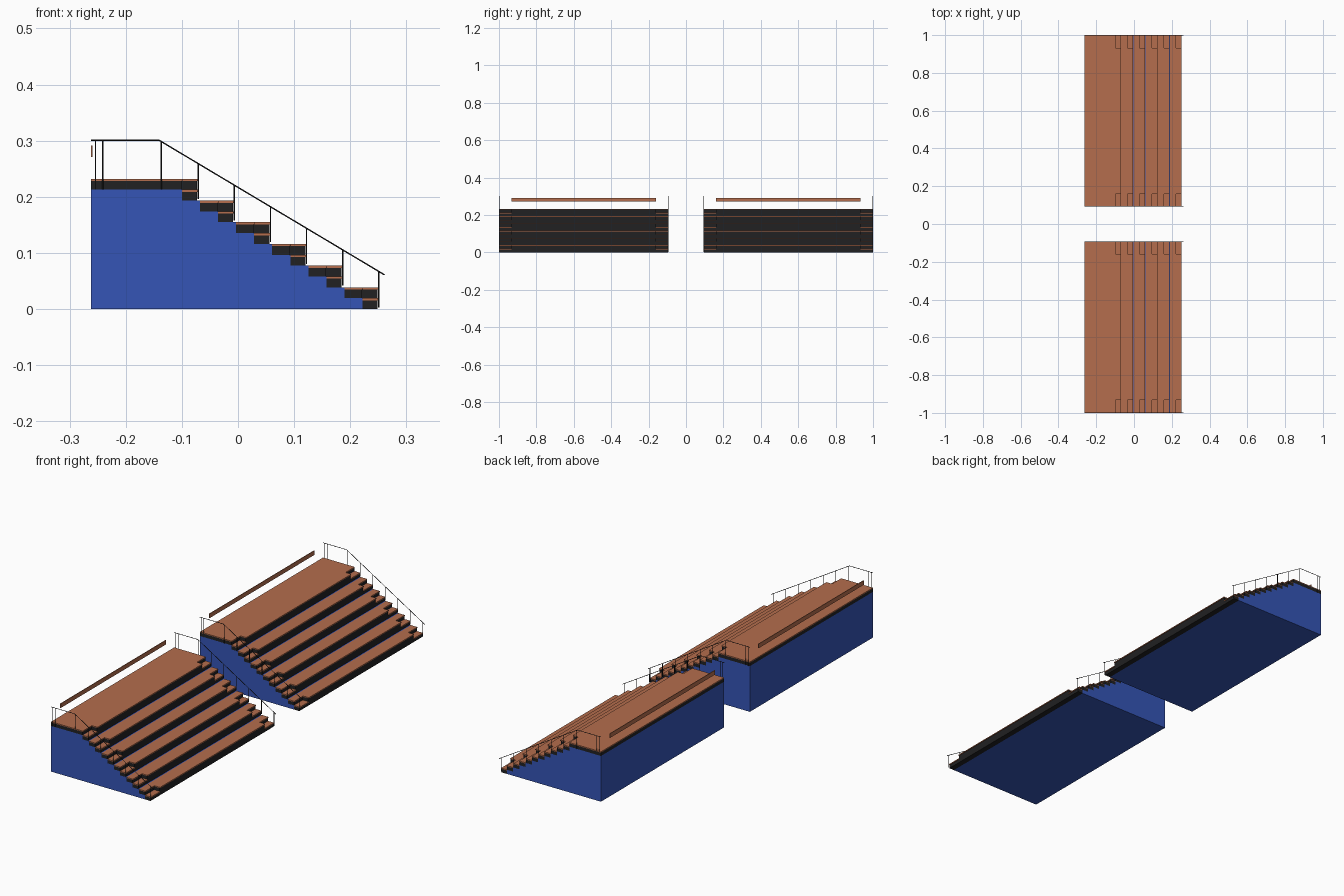
import bpy, bmesh
from mathutils import Vector

if "Cube" in bpy.data.objects:
    bpy.data.objects.remove(bpy.data.objects["Cube"])

H = 0.2320 / 12      # rise of one half step
RUN = 0.0322         # run of one half step
BACK = -0.262
Y0, Y1 = 0.095, 0.999    # ends of one stand
A0, A1 = 0.16, 0.932     # seating between the two aisles
T = 0.004                # tread thickness


def material(name, col):
    m = bpy.data.materials.new(name)
    m.diffuse_color = (*col, 1)
    m.use_nodes = True
    m.node_tree.nodes["Principled BSDF"].inputs["Base Color"].default_value = m.diffuse_color
    return m


WOOD = material("wood", (0.46, 0.155, 0.075))
BLACK = material("black", (0.015, 0.015, 0.016))
BLUE = material("blue", (0.035, 0.09, 0.47))


def box(bm, x0, x1, y0, y1, z0, z1):
    vs = bmesh.ops.create_cube(bm, size=1)["verts"]
    for v in vs:
        v.co = Vector((x0 if v.co.x < 0 else x1,
                       y0 if v.co.y < 0 else y1,
                       z0 if v.co.z < 0 else z1))


def rod(bm, a, b, r=0.0012):
    a, b = Vector(a), Vector(b)
    d = b - a
    m = d.to_track_quat('Z', 'Y').to_matrix().to_4x4()
    m.translation = (a + b) / 2
    bmesh.ops.create_cone(bm, cap_ends=True, segments=8, radius1=r,
                          radius2=r, depth=d.length, matrix=m)


def finish(bm, name, mat):
    bmesh.ops.recalc_face_normals(bm, faces=bm.faces)
    me = bpy.data.meshes.new(name)
    bm.to_mesh(me)
    bm.free()
    ob = bpy.data.objects.new(name, me)
    bpy.context.collection.objects.link(ob)
    me.materials.append(mat)
    # second stand is the mirror image across y = 0
    mod = ob.modifiers.new("mirror", 'MIRROR')
    mod.use_axis = (False, True, False)
    mod.use_mirror_merge = False


# stepped blue base, extruded along y
profile = [(BACK, 0)]
for k in range(11):
    x = 0.222 - RUN * k
    profile += [(x, k * H), (x, (k + 1) * H)]
profile.append((BACK, 11 * H))
bm = bmesh.new()
face = bm.faces.new([bm.verts.new((x, Y0, z)) for x, z in profile])
ext = bmesh.ops.extrude_face_region(bm, geom=[face])["geom"]
bmesh.ops.translate(bm, vec=(0, Y1 - Y0, 0),
                    verts=[v for v in ext if isinstance(v, bmesh.types.BMVert)])
finish(bm, "base", BLUE)

# tiers, with half steps in the aisles at each end
treads, risers, steps, step_risers = [bmesh.new() for _ in range(4)]
for j in range(6):
    front = 0.252 - 2 * RUN * j
    back = BACK if j == 5 else 0.222 - RUN * (2 * j + 1)
    mid = front - 0.031
    z0, z1, z2 = 2 * j * H, (2 * j + 1) * H, (2 * j + 2) * H
    # seating area
    box(treads, back, front, A0, A1, z2 - T, z2)
    box(risers, back, front - 0.003, A0, A1, z1, z2 - T)
    box(risers, mid + 0.001, front - 0.003, A0, A1, z0, z1)
    for a, b in ((Y0, A0), (A1, Y1)):
        box(treads, back, mid + 0.002, a, b, z2 - T, z2)
        box(risers, back, mid, a, b, z1, z2 - T)
        box(steps, mid, front, a, b, z1 - T, z1)
        box(step_risers, mid + 0.001, front - 0.003, a, b, z0, z1 - T)
finish(treads, "tier_treads", WOOD)
finish(risers, "tier_risers", BLACK)
finish(steps, "aisle_treads", WOOD)
finish(step_risers, "aisle_risers", BLACK)

# backrest board along the rear
bm = bmesh.new()
box(bm, BACK, BACK + 0.003, A0, A1, 0.271, 0.291)
finish(bm, "back_board", WOOD)

# handrails and posts at both ends of the stand
bm = bmesh.new()
BEND, END = (-0.141, 0.301), (0.261, 0.061)
slope = (END[1] - BEND[1]) / (END[0] - BEND[0])
for y in (Y0 - 0.001, Y1):
    rod(bm, (BACK, y, BEND[1]), (BEND[0], y, BEND[1]))
    rod(bm, (BEND[0], y, BEND[1]), (END[0], y, END[1]))
    for x in (-0.254, -0.241, -0.137):
        rod(bm, (x, y, 11 * H), (x, y, min(0.301, BEND[1] + slope * max(0, x - BEND[0]))))
    for j in range(6):
        x = 0.251 - 2 * RUN * j
        rod(bm, (x, y, 2 * j * H + 0.003), (x, y, BEND[1] + slope * (x - BEND[0])))
finish(bm, "handrails", BLACK)
